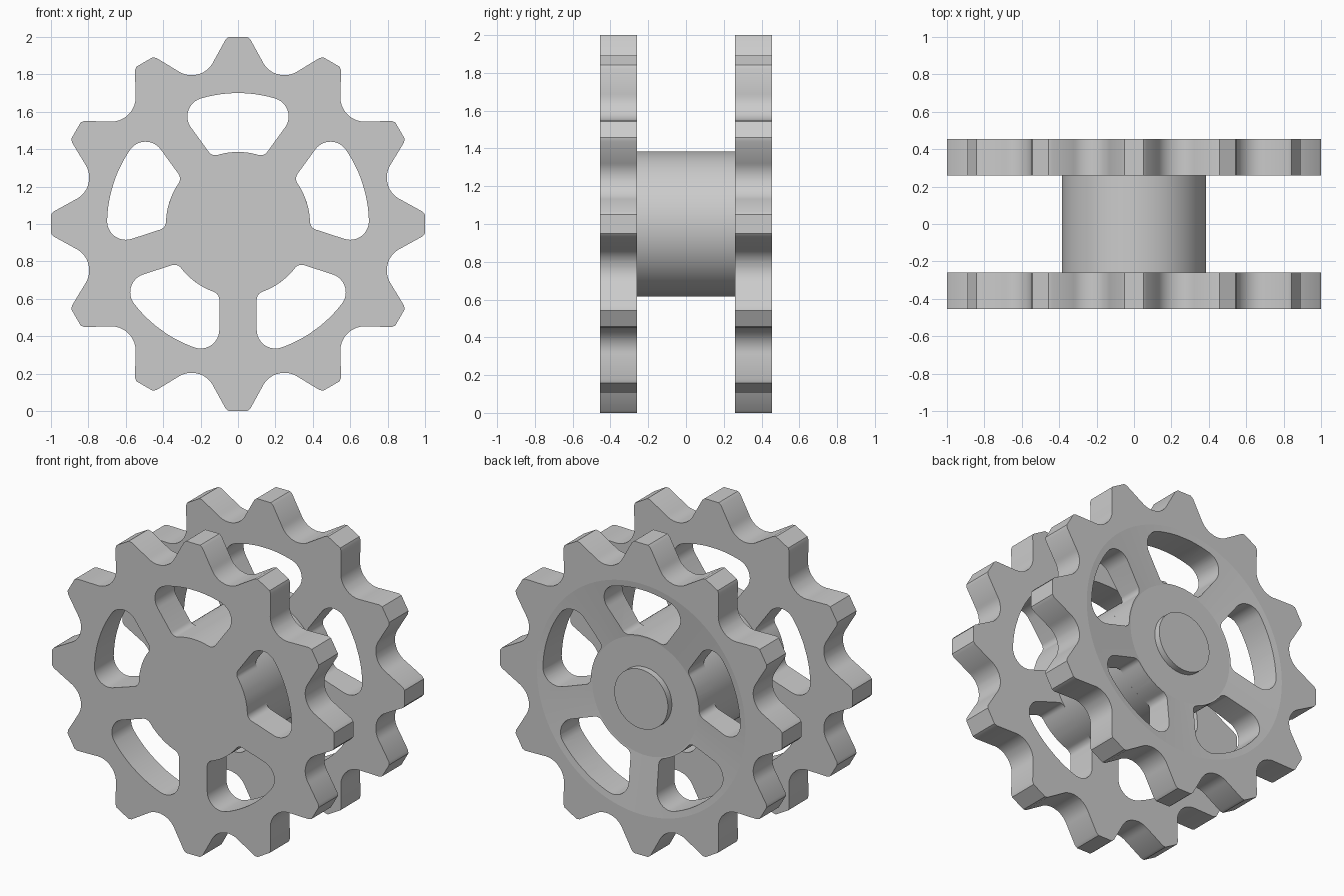
import bpy, bmesh
from math import sin, cos, pi, radians, asin, atan2, hypot
from mathutils import Vector

default = bpy.data.objects.get("Cube")
if default:
    bpy.data.objects.remove(default, do_unlink=True)

TEETH, SPOKES = 12, 5
INNER, OUTER = 0.26, 0.455       # gear faces along y
DEPTH = 0.04                     # dish on the rear gear

steel = bpy.data.materials.new("plain_grey")
grey = (0.6, 0.6, 0.6, 1)
steel.use_nodes = True
steel.diffuse_color = grey
steel.node_tree.nodes["Principled BSDF"].inputs["Base Color"].default_value = grey


def arc(centre, r, start, end, steps):
    """Points on an arc, angles in radians from the x axis."""
    return [Vector((centre[0] + r * cos(a), centre[1] + r * sin(a)))
            for a in (start + (end - start) * i / steps for i in range(steps + 1))]


def polar(r, a):
    """Point at radius r, angle a clockwise from straight up."""
    return Vector((r * sin(a), r * cos(a)))


def repeat(half, count):
    """Mirror a half outline in x = 0 and return it turned to each position."""
    whole = [Vector((-p.x, p.y)) for p in reversed(half)] + half
    return [[Vector((p.x * cos(t) + p.y * sin(t), p.y * cos(t) - p.x * sin(t)))
             for p in whole] for t in (2 * pi * i / count for i in range(count))]


# Half tooth: clipped tip, straight flank, round valley
step = pi / TEETH
tooth = [Vector((0.05, 1.0)), Vector((0.066, 0.987))]
tooth += arc(polar(0.958, step), 0.13, radians(205), radians(270) - step, 8)[:-1]
# the valley's deepest point belongs to one side only
rim = [p for t in repeat(tooth, TEETH) for p in t]

# Half window: hub arc, small fillet, straight spoke side, large fillet, rim arc
half_spoke, small, large = 0.10, 0.045, 0.10
r_in, r_out = 0.385, 0.70
side = pi / SPOKES
a_in = side - asin((half_spoke + small) / (r_in + small))
a_out = side - asin((half_spoke + large) / (r_out - large))
window = arc((0, 0), r_out, pi / 2, pi / 2 - a_out, 6)[1:-1]
window += arc(polar(r_out - large, a_out), large, pi / 2 - a_out, -side, 12)
window += arc(polar(r_in + small, a_in), small, -side, -pi / 2 - a_in, 8)
window += arc((0, 0), r_in, pi / 2 - a_in, pi / 2, 6)[1:-1]
windows = repeat(window, SPOKES)


def add_object(name, bm):
    bmesh.ops.recalc_face_normals(bm, faces=bm.faces)
    mesh = bpy.data.meshes.new(name)
    bm.to_mesh(mesh)
    bm.free()
    mesh.materials.append(steel)
    ob = bpy.data.objects.new(name, mesh)
    bpy.context.collection.objects.link(ob)
    return ob


def lathe(name, profile, segments=96, closed=False):
    """Spin (radius, y) points about the gear axis."""
    bm = bmesh.new()
    verts = [bm.verts.new((r, y, 0)) for r, y in profile]
    pairs = list(zip(verts, verts[1:]))
    if closed:
        pairs.append((verts[-1], verts[0]))
    edges = [bm.edges.new(p) for p in pairs]
    bmesh.ops.spin(bm, geom=verts + edges, cent=(0, 0, 0), axis=(0, 1, 0),
                   angle=2 * pi, steps=segments)
    bmesh.ops.remove_doubles(bm, verts=bm.verts, dist=1e-4)
    ob = add_object(name, bm)
    ob.location.z = 1
    return ob


def gear(name, y):
    """Extrude the toothed rim with its windows into a plate centred on y."""
    curve = bpy.data.curves.new(name + "_outline", "CURVE")
    curve.dimensions = "2D"
    curve.fill_mode = "BOTH"
    curve.extrude = (OUTER - INNER) / 2
    for outline in [rim] + windows:
        spline = curve.splines.new("POLY")
        spline.points.add(len(outline) - 1)
        for point, p in zip(spline.points, outline):
            point.co = (p.x, p.y, 0, 1)
        spline.use_cyclic_u = True
    helper = bpy.data.objects.new(name + "_outline", curve)
    bpy.context.collection.objects.link(helper)
    graph = bpy.context.evaluated_depsgraph_get()
    mesh = bpy.data.meshes.new_from_object(helper.evaluated_get(graph))
    bpy.data.objects.remove(helper, do_unlink=True)
    bm = bmesh.new()
    bm.from_mesh(mesh)
    bpy.data.meshes.remove(mesh)
    bmesh.ops.remove_doubles(bm, verts=bm.verts, dist=1e-4)
    for v in bm.verts:
        v.co = (v.co.x, v.co.z, v.co.y)
    ob = add_object(name, bm)
    ob.location = (0, y, 1)
    return ob


def smooth(ob):
    """Smooth the curved walls, keep flat end faces truly flat."""
    bpy.ops.object.select_all(action="DESELECT")
    ob.select_set(True)
    bpy.context.view_layer.objects.active = ob
    bpy.ops.object.shade_smooth_by_angle(angle=radians(30))
    for face in ob.data.polygons:
        if abs(face.normal.y) > 0.997:
            face.use_smooth = False


middle = (INNER + OUTER) / 2
front_gear = gear("front_gear", -middle)
rear_gear = gear("rear_gear", middle)

# Hub between the gears
hub = lathe("hub", [(0, -INNER), (r_in, -INNER), (r_in, INNER), (0, INNER)])

# Shallow dish in the rear face, leaving a round boss in the middle
floor, lift = OUTER - DEPTH, 0.01
flat_r, dish_r = 0.375, 0.74
far_r = dish_r + lift * (dish_r - flat_r) / DEPTH
cutter = lathe("dish_cutter", [(0.19, OUTER + lift), (0.19, floor), (flat_r, floor),
                               (far_r, OUTER + lift)], closed=True)
cutter.hide_render = True
cut = rear_gear.modifiers.new("dish", "BOOLEAN")
cut.operation = "DIFFERENCE"
cut.solver = "EXACT"
cut.object = cutter
bpy.context.view_layer.objects.active = rear_gear
bpy.ops.object.modifier_apply(modifier=cut.name)
bpy.data.objects.remove(cutter, do_unlink=True)

for part in (front_gear, rear_gear, hub):
    smooth(part)
